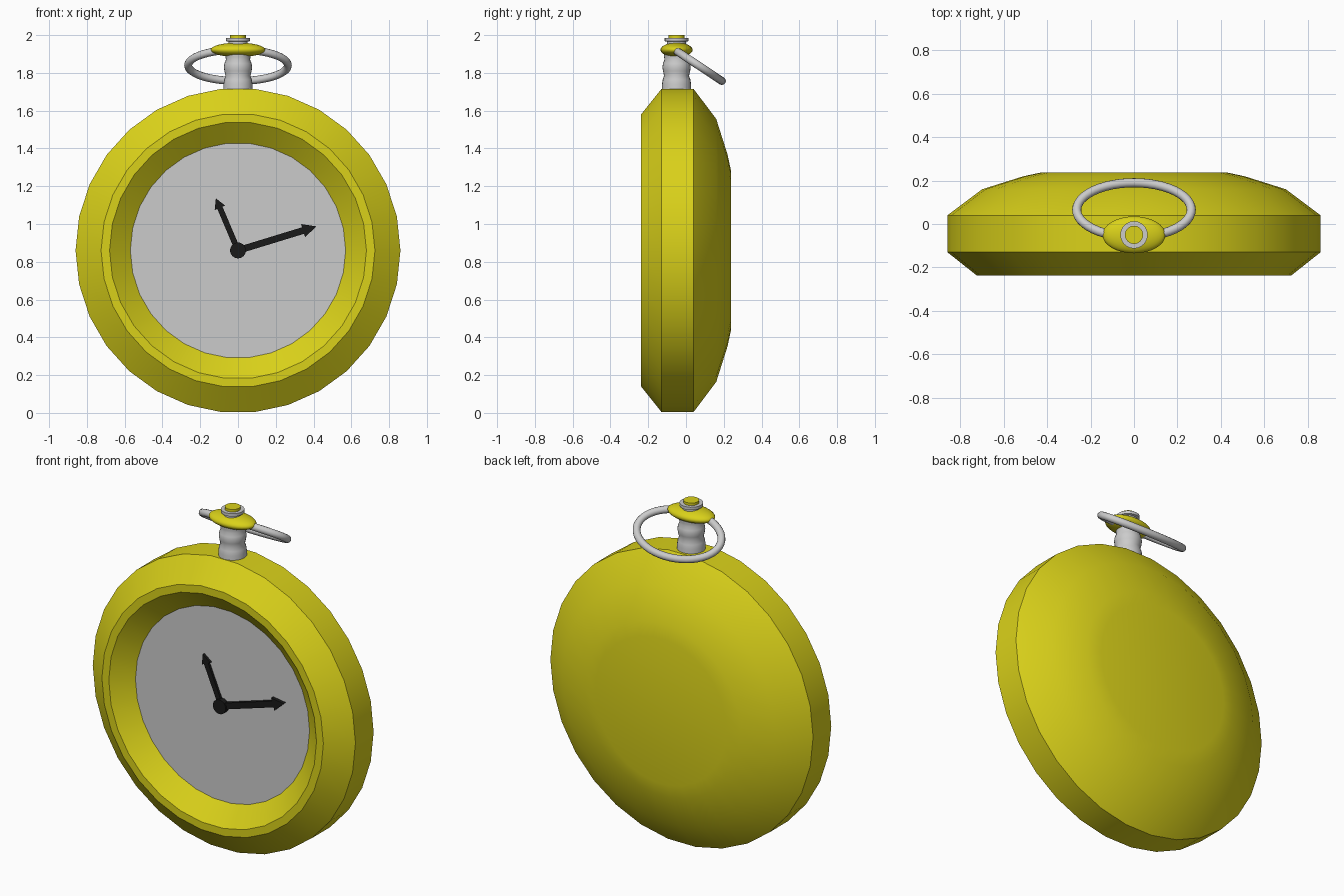
import bpy, bmesh
from math import cos, sin, pi, radians
from mathutils import Matrix, Vector

if "Cube" in bpy.data.objects:
    bpy.data.objects.remove(bpy.data.objects["Cube"])

CZ = 0.86        # height of the dial centre
STEM_Y = -0.05   # depth of the stem axis


def material(name, rgb):
    m = bpy.data.materials.new(name)
    m.diffuse_color = (*rgb, 1)
    m.use_nodes = True
    m.node_tree.nodes["Principled BSDF"].inputs["Base Color"].default_value = m.diffuse_color
    return m


GOLD = material("gold", (0.70, 0.64, 0.01))
BLACK = material("black", (0.01, 0.01, 0.01))


def finish(name, bm, mat=None, smooth=30):
    bmesh.ops.recalc_face_normals(bm, faces=bm.faces)
    me = bpy.data.meshes.new(name)
    bm.to_mesh(me)
    bm.free()
    ob = bpy.data.objects.new(name, me)
    bpy.context.collection.objects.link(ob)
    if mat:
        me.materials.append(mat)
    bpy.ops.object.select_all(action='DESELECT')
    ob.select_set(True)
    bpy.context.view_layer.objects.active = ob
    bpy.ops.object.shade_smooth_by_angle(angle=radians(smooth))
    return ob


def lathe(name, profile, sides, matrix, mat=None, caps=(True, True), smooth=30):
    """Revolve (radius, height) points about local z, then place with matrix."""
    bm = bmesh.new()
    rings = [[bm.verts.new(matrix @ Vector((r * cos(2 * pi * i / sides),
                                            r * sin(2 * pi * i / sides), h)))
              for i in range(sides)] for r, h in profile]
    for a, b in zip(rings, rings[1:]):
        for i in range(sides):
            j = (i + 1) % sides
            bm.faces.new((a[i], a[j], b[j], b[i]))
    for ring, cap in zip((rings[0], rings[-1]), caps):
        if cap:
            bm.faces.new(ring)
    return finish(name, bm, mat, smooth)


# local z of the watch body points to the front (-y)
body = Matrix.Translation((0, 0, CZ)) @ Matrix.Rotation(pi / 2, 4, 'X')
stem_axis = Matrix.Translation((0, STEM_Y, 0))

# case: domed back, straight side, bevelled front, sloping inner wall
lathe("case", [(0.43, -0.237), (0.51, -0.22), (0.70, -0.16), (0.86, -0.04),
               (0.86, 0.13), (0.725, 0.237), (0.68, 0.237), (0.57, 0.145)],
      30, body, GOLD, caps=(True, False), smooth=35)

# dial
lathe("dial", [(0.57, 0.140), (0.57, 0.145)], 30, body)


# hands: arrow outline extruded forward from the dial
def hand(name, angle, length, head, half, head_half, y0, y1):
    outline = [(0, -half), (length - head, -half), (length - head, -head_half),
               (length, 0),
               (length - head, head_half), (length - head, half), (0, half)]
    turn = body @ Matrix.Rotation(radians(angle), 4, 'Z')
    bm = bmesh.new()
    face = bm.faces.new([bm.verts.new(turn @ Vector((x, y, y0))) for x, y in outline])
    ext = bmesh.ops.extrude_face_region(bm, geom=[face])
    verts = [v for v in ext["geom"] if isinstance(v, bmesh.types.BMVert)]
    bmesh.ops.translate(bm, verts=verts, vec=(0, y0 - y1, 0))
    finish(name, bm, BLACK)


hand("minute_hand", 17, 0.435, 0.075, 0.018, 0.036, 0.147, 0.167)
hand("hour_hand", 113, 0.30, 0.055, 0.015, 0.030, 0.147, 0.162)
lathe("hand_hub", [(0.042, 0.144), (0.042, 0.175)], 24, body, BLACK)

# stem with two gentle bulges
lathe("stem", [(0.077, 1.66), (0.077, 1.74), (0.073, 1.765), (0.066, 1.785),
               (0.072, 1.81), (0.075, 1.83), (0.072, 1.85), (0.064, 1.87),
               (0.066, 1.885), (0.066, 1.92)], 24, stem_axis, smooth=40)

# oval gold collar that carries the bow
bm = bmesh.new()
bmesh.ops.create_uvsphere(
    bm, u_segments=32, v_segments=16, radius=1,
    matrix=Matrix.Translation((0, STEM_Y, 1.922)) @ Matrix.Diagonal((0.145, 0.085, 0.038, 1)))
finish("bow_collar", bm, GOLD, 60)

# winding crown: grey stepped neck and gold button
lathe("crown", [(0.05, 1.93), (0.05, 1.965), (0.063, 1.968), (0.063, 1.985)], 24, stem_axis)
lathe("crown_button", [(0.042, 1.98), (0.042, 2.0)], 24, stem_axis, GOLD)

# bow: tilted oval ring hanging back from the collar
tilt = Matrix.Translation((0, 0.065, 1.84)) @ Matrix.Rotation(radians(-33.5), 4, 'X')
SEG, TUBE, R = 48, 12, 0.021
bm = bmesh.new()
loops = []
for i in range(SEG):
    t = 2 * pi * i / SEG
    centre = Vector((0.264 * cos(t), 0.15 * sin(t), 0))
    out = Vector((0.15 * cos(t), 0.264 * sin(t), 0)).normalized()
    loops.append([bm.verts.new(tilt @ (centre + out * R * cos(2 * pi * k / TUBE)
                                       + Vector((0, 0, R * sin(2 * pi * k / TUBE)))))
                  for k in range(TUBE)])
for i in range(SEG):
    a, b = loops[i], loops[(i + 1) % SEG]
    for k in range(TUBE):
        n = (k + 1) % TUBE
        bm.faces.new((a[k], a[n], b[n], b[k]))
finish("bow_ring", bm, None, 60)
